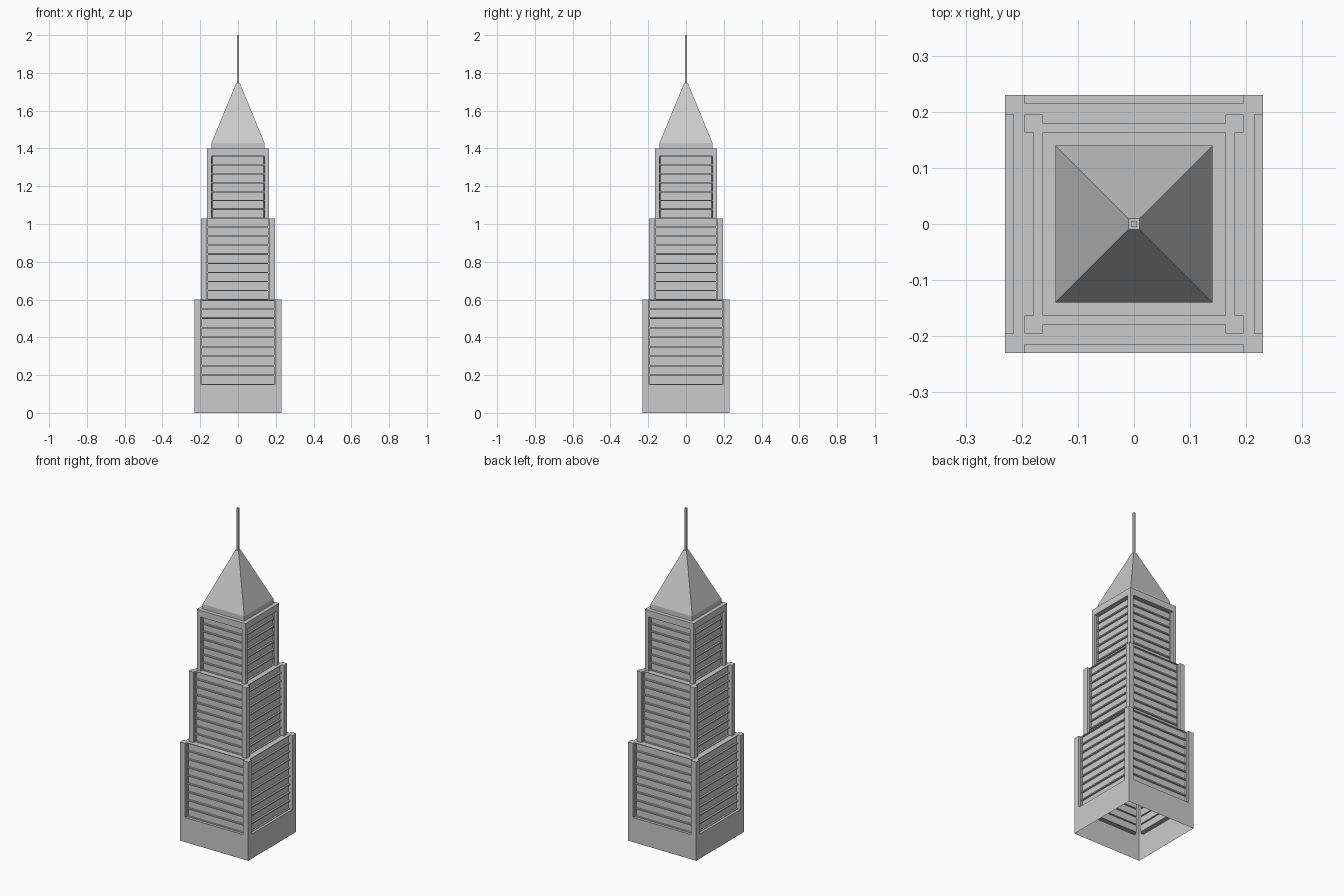
import bpy, bmesh
from mathutils import Matrix, Vector

if "Cube" in bpy.data.objects:
    bpy.data.objects.remove(bpy.data.objects["Cube"])

TURNS = [Matrix.Rotation(i * 1.5707963267948966, 3, 'Z') for i in range(4)]


def face(bm, rot, pts):
    # points are (across, outward, up) on the front side, then turned
    return bm.faces.new([bm.verts.new(rot @ Vector((u, -d, z))) for u, d, z in pts])


def finish(bm, name):
    bmesh.ops.remove_doubles(bm, verts=bm.verts, dist=0.00002)
    me = bpy.data.meshes.new(name)
    bm.to_mesh(me)
    bm.free()
    ob = bpy.data.objects.new(name, me)
    bpy.context.collection.objects.link(ob)
    return ob


def outline(w, p, r):
    return [(-w, w), (-p, w), (-p, r), (p, r), (p, w), (w, w)]


def tier(name, w, p, r, z0, zp, zt, z1, floors, inner):
    bm = bmesh.new()
    windows = []
    out = outline(w, p, r)
    for rot in TURNS:
        # corner posts, recess sides and floor panels
        for i in range(5):
            (a, b), (c, d) = out[i], out[i + 1]
            n = floors if i == 2 else 1
            for k in range(n):
                lo = zp + (zt - zp) * k / n
                hi = zp + (zt - zp) * (k + 1) / n
                f = face(bm, rot, [(a, b, lo), (c, d, lo), (c, d, hi), (a, b, hi)])
                if i == 2:
                    windows.append(f)
        # solid plinth with ledge
        if zp > z0:
            face(bm, rot, [(-w, w, z0), (w, w, z0), (w, w, zp), (-w, w, zp)])
            face(bm, rot, [(-p, w, zp), (p, w, zp), (p, r, zp), (-p, r, zp)])
        # solid band above the panel
        if z1 > zt:
            face(bm, rot, [(-w, w, zt), (w, w, zt), (w, w, z1), (-w, w, z1)])
            face(bm, rot, [(-p, r, zt), (p, r, zt), (p, w, zt), (-p, w, zt)])
        # setback roof
        edge = [(-w, w), (w, w)] if z1 > zt else out
        face(bm, rot, [(u, d, z1) for u, d in edge + inner[::-1]])
    # sunken window strips
    bm.normal_update()
    bmesh.ops.inset_individual(bm, faces=windows, thickness=0.005, depth=0)
    bmesh.ops.inset_individual(bm, faces=windows, thickness=0.0002, depth=-0.01)
    return finish(bm, name)


def square_profile(name, rings, cap):
    bm = bmesh.new()
    for rot in TURNS:
        for (a, z0), (b, z1) in zip(rings, rings[1:]):
            face(bm, rot, [(-a, a, z0), (a, a, z0), (b, b, z1), (-b, b, z1)])
    if cap:
        h, z = rings[-1]
        face(bm, TURNS[0], [(-h, h, z), (h, h, z), (h, -h, z), (-h, -h, z)])
    return finish(bm, name)


MID = (0.195, 0.163, 0.18)
TOP = (0.163, 0.14, 0.148)

# three stepped tower sections, open underneath
tier("lower_tower", 0.23, 0.195, 0.215, 0, 0.15, 0.6, 0.6, 9, outline(*MID))
tier("middle_tower", *MID, 0.6, 0.6, 1.03, 1.03, 9, outline(*TOP))
tier("upper_tower", *TOP, 1.03, 1.03, 1.36, 1.4, 7, [(-0.14, 0.14), (0.14, 0.14)])

# pyramid roof and mast
square_profile("pyramid_roof", [(0.14, 1.4), (0.14, 1.43), (0.01, 1.745), (0.005, 1.745)], False)
square_profile("mast", [(0.005, 1.745), (0.005, 2.0)], True)
